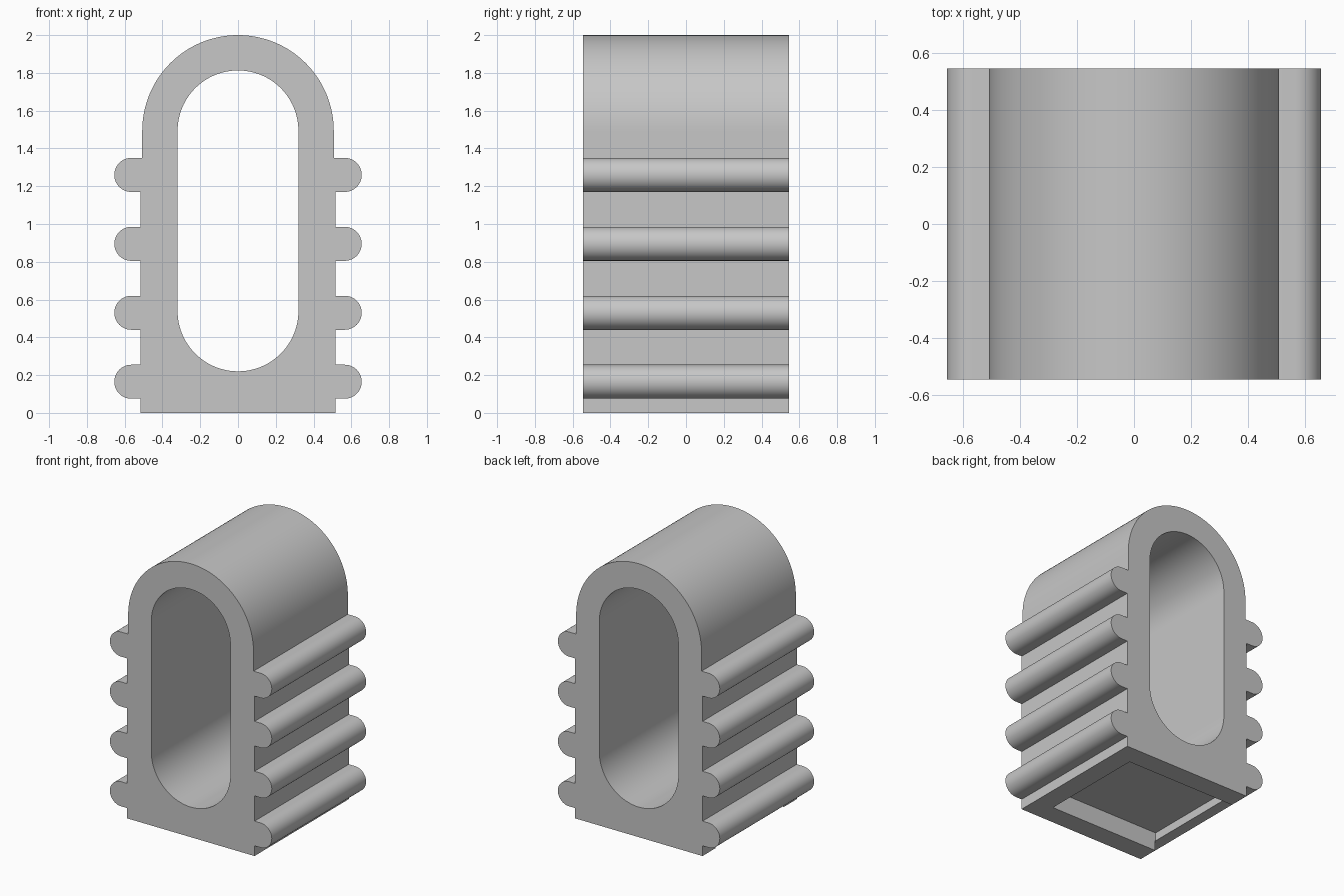
import bpy
import bmesh
from math import sin, cos, pi

cube = bpy.data.objects.get("Cube")
if cube:
    bpy.data.objects.remove(cube, do_unlink=True)

DEPTH = 1.09
WALL = 0.515      # half width of the lower body
ARCH_R = 0.507    # outer radius of the arched top
ARCH_Z = 1.493
HOLE_R = 0.32
RIB_R = 0.09
RIB_X = 0.565
RIB_HEIGHTS = [0.165, 0.53, 0.895, 1.26]

grey = bpy.data.materials.new("plain grey")
grey.use_nodes = True
colour = (0.57, 0.57, 0.57, 1)
grey.diffuse_color = colour
grey.node_tree.nodes["Principled BSDF"].inputs["Base Color"].default_value = colour


def arc(x, z, r, start, end, steps):
    angles = [start + (end - start) * i / steps for i in range(steps + 1)]
    return [(x + r * cos(a), z + r * sin(a)) for a in angles]


def extrude_profile(name, points, depth):
    """Prism along y from an outline in x and z."""
    bm = bmesh.new()
    face = bm.faces.new([bm.verts.new((x, -depth / 2, z)) for x, z in points])
    new = bmesh.ops.extrude_face_region(bm, geom=[face])["geom"]
    verts = [v for v in new if isinstance(v, bmesh.types.BMVert)]
    bmesh.ops.translate(bm, verts=verts, vec=(0, depth, 0))
    bmesh.ops.recalc_face_normals(bm, faces=bm.faces)
    mesh = bpy.data.meshes.new(name)
    bm.to_mesh(mesh)
    bm.free()
    mesh.materials.append(grey)
    obj = bpy.data.objects.new(name, mesh)
    bpy.context.collection.objects.link(obj)
    return obj


# Ribbed side outline, mirrored and joined by the arch
side = [(WALL, 0)]
for z in RIB_HEIGHTS:
    side.append((WALL, z - RIB_R))
    side += arc(RIB_X, z, RIB_R, -pi / 2, pi / 2, 24)
    side.append((WALL if z < RIB_HEIGHTS[-1] else ARCH_R, z + RIB_R))
outline = side + arc(0, ARCH_Z, ARCH_R, 0, pi, 64) + [(-x, z) for x, z in reversed(side)]
body = extrude_profile("ribbed_arch_body", outline, DEPTH)

# Rounded opening through the body
slot = arc(0, ARCH_Z, HOLE_R, 0, pi, 48) + arc(0, 0.54, HOLE_R, pi, 2 * pi, 48)
opening = extrude_profile("opening_cutter", slot, DEPTH + 0.4)

# Shallow tray recess underneath, open on one side below the lowest rib
tray = [(-0.518, -0.1), (0.37, -0.1), (0.37, 0.135), (-0.518, 0.135)]
recess = extrude_profile("recess_cutter", tray, 0.79)

bpy.context.view_layer.objects.active = body
for cutter in (opening, recess):
    cutter.hide_render = True
    cut = body.modifiers.new("cut", "BOOLEAN")
    cut.operation = "DIFFERENCE"
    cut.solver = "EXACT"
    cut.object = cutter
    bpy.ops.object.modifier_apply(modifier=cut.name)
    bpy.data.objects.remove(cutter, do_unlink=True)

bpy.ops.object.select_all(action="DESELECT")
body.select_set(True)
bpy.ops.object.shade_smooth_by_angle(angle=pi / 6)
